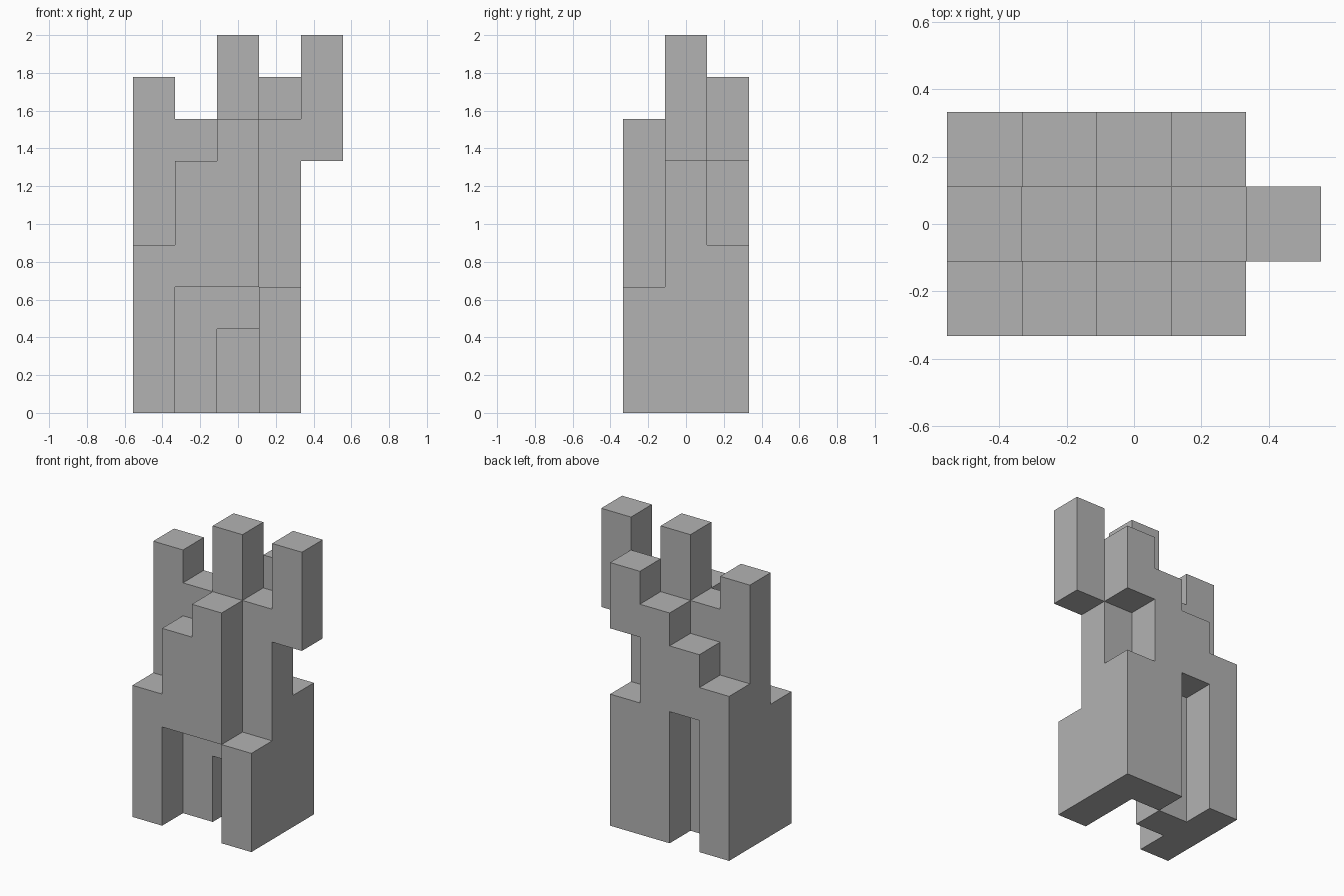
import bpy
import bmesh
from mathutils import Vector

default = bpy.data.objects.get("Cube")
if default:
    bpy.data.objects.remove(default, do_unlink=True)

UNIT = 2 / 9                              # edge of one building block
ORIGIN = Vector((-2.5, -1.5, 0)) * UNIT   # left front bottom corner

# Columns of blocks: (column, row from the front) -> list of (bottom, top) levels
COLUMNS = {
    # front row: two legs and the overhanging front wall
    (0, 0): [(0, 4)], (1, 0): [(3, 6)], (2, 0): [(3, 7)], (3, 0): [(0, 3)],
    # middle row: towers, hollow under the centre, raised side arm
    (0, 1): [(0, 8)], (1, 1): [(0, 7)], (2, 1): [(2, 9)], (3, 1): [(0, 7)], (4, 1): [(6, 9)],
    # back row: doorway and overhanging corner block
    (0, 2): [(0, 5)], (1, 2): [(4, 6)], (2, 2): [(0, 7)], (3, 2): [(0, 4), (6, 8)],
}

cells = {(x, y, z) for (x, y), spans in COLUMNS.items()
         for low, high in spans for z in range(low, high)}


def exposed_faces(bm):
    """Make one square wherever a block borders empty space."""
    for cell in cells:
        centre = Vector(cell) + Vector((0.5, 0.5, 0.5))
        for axis in range(3):
            for sign in (-1, 1):
                normal = Vector((0, 0, 0))
                normal[axis] = sign
                neighbour = tuple(int(a + b) for a, b in zip(cell, normal))
                if neighbour in cells:
                    continue
                u = Vector((0, 0, 0))
                u[(axis + 1) % 3] = 0.5
                v = normal.cross(u)
                corners = [centre + normal / 2 + a * u + b * v
                           for a, b in ((-1, -1), (1, -1), (1, 1), (-1, 1))]
                bm.faces.new([bm.verts.new(ORIGIN + c * UNIT) for c in corners])


# Stone colour
stone = bpy.data.materials.new("plain_grey")
grey = (0.45, 0.45, 0.45, 1)
stone.use_nodes = True
stone.diffuse_color = grey
stone.node_tree.nodes["Principled BSDF"].inputs["Base Color"].default_value = grey

# Block tower: weld the squares and merge flat areas
bm = bmesh.new()
exposed_faces(bm)
bmesh.ops.remove_doubles(bm, verts=bm.verts, dist=0.001)
bmesh.ops.dissolve_limit(bm, angle_limit=0.01, verts=bm.verts, edges=bm.edges)
mesh = bpy.data.meshes.new("block_tower")
bm.to_mesh(mesh)
bm.free()
mesh.materials.append(stone)
tower = bpy.data.objects.new("block_tower", mesh)
bpy.context.collection.objects.link(tower)
